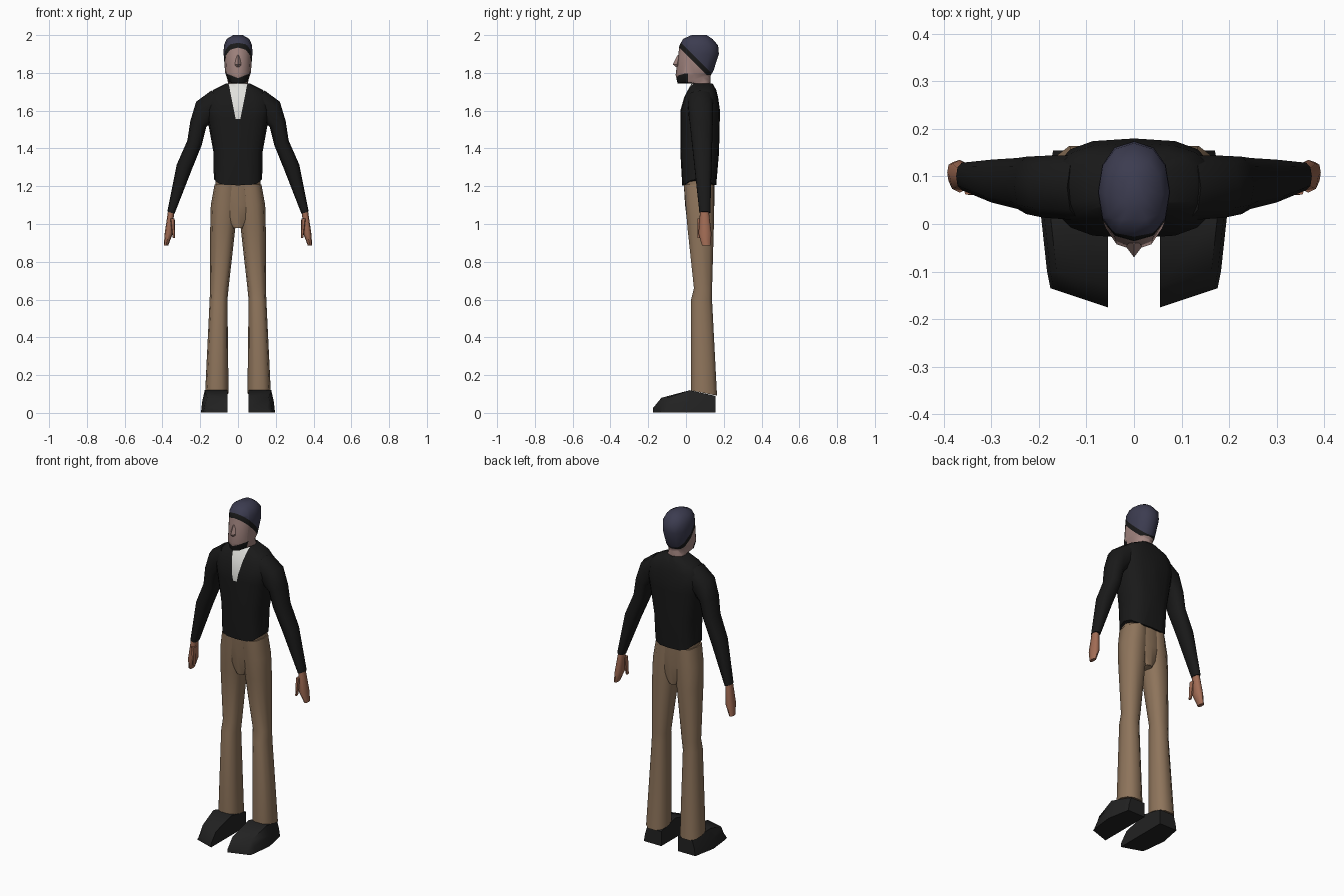
import bpy, bmesh
from math import cos, sin, pi, radians, copysign
from mathutils import Vector

cube = bpy.data.objects.get("Cube")
if cube:
    bpy.data.objects.remove(cube)


def material(name, red, green, blue):
    mat = bpy.data.materials.new(name)
    mat.use_nodes = True
    colour = (red, green, blue, 1)
    mat.diffuse_color = colour
    mat.node_tree.nodes["Principled BSDF"].inputs["Base Color"].default_value = colour
    return mat


jacket_black = material("jacket black", 0.01, 0.01, 0.01)
shirt_white = material("shirt white", 0.75, 0.75, 0.72)
trouser_brown = material("trouser brown", 0.27, 0.175, 0.105)
shoe_charcoal = material("shoe charcoal", 0.016, 0.016, 0.016)
face_skin = material("face skin", 0.37, 0.24, 0.22)
hand_skin = material("hand skin", 0.36, 0.15, 0.09)
cap_navy = material("cap navy", 0.045, 0.045, 0.08)
hair_black = material("hair black", 0.01, 0.01, 0.01)


def soften(value, power):
    return copysign(abs(value) ** power, value)


def section(z, inner, outer, front, back, rise=0, tilt=0, lift=0, sides=12, power=0.8):
    """Rounded section; rise raises the outer side, tilt the back, lift both sides."""
    points = []
    for i in range(sides):
        angle = 2 * pi * i / sides
        across, along = soften(cos(angle), power), soften(sin(angle), power)
        points.append(((inner + outer + (outer - inner) * across) / 2,
                       (front + back + (back - front) * along) / 2,
                       z + rise * across + tilt * along + lift * cos(angle) ** 4))
    return points


def centred(z, half_width, front, back, **shape):
    return section(z, -half_width, half_width, front, back, **shape)


def loft(name, sections, materials, side=1, cuts=(), paint=None, sharp=55):
    """Skin a stack of sections, cut the colour borders, then colour by rule."""
    bm = bmesh.new()
    rows = [[bm.verts.new((side * x, y, z)) for x, y, z in points] for points in sections]
    count = len(rows[0])
    for low, high in zip(rows, rows[1:]):
        for i in range(count):
            j = (i + 1) % count
            bm.faces.new((low[i], low[j], high[j], high[i]))
    bm.faces.new(rows[0])
    bm.faces.new(rows[-1])
    for point, normal in cuts:
        bmesh.ops.bisect_plane(bm, geom=bm.verts[:] + bm.edges[:] + bm.faces[:],
                               dist=0.0001, plane_co=point, plane_no=normal)
    bmesh.ops.recalc_face_normals(bm, faces=bm.faces[:])
    if paint:
        for face in bm.faces:
            face.material_index = paint(face.calc_center_median())
    mesh = bpy.data.meshes.new(name)
    bm.to_mesh(mesh)
    bm.free()
    for mat in materials:
        mesh.materials.append(mat)
    part = bpy.data.objects.new(name, mesh)
    bpy.context.collection.objects.link(part)
    bpy.ops.object.select_all(action='DESELECT')
    part.select_set(True)
    bpy.context.view_layer.objects.active = part
    bpy.ops.object.shade_smooth_by_angle(angle=radians(sharp))


# Jacket body: the collar opens in a narrow V over the shirt
shirt_bottom, shirt_point, shirt_flare = 1.555, 0.012, 0.2


def jacket_rule(c):
    opening = shirt_point + shirt_flare * (c.z - shirt_bottom)
    return int(c.z > shirt_bottom and c.y < 0.06 and abs(c.x) < opening)


hem = centred(1.205, 0.128, -0.02, 0.16, lift=0.035, sides=16, power=0.7)
body = [centred(*size, sides=16, power=0.7) for size in (
    (1.38, 0.13, -0.03, 0.175), (1.6, 0.17, -0.03, 0.18), (1.67, 0.165, -0.01, 0.17),
    (1.71, 0.13, 0.01, 0.16), (1.745, 0.06, 0.03, 0.14))]
loft("jacket_body", [hem] + body, [jacket_black, shirt_white], paint=jacket_rule,
     cuts=[((0, 0, shirt_bottom), (0, 0, 1))]
     + [((s * shirt_point, 0, shirt_bottom), (s, 0, -shirt_flare)) for s in (-1, 1)])

# Head and neck: the cap and hair band slope down to the back, the beard rims the jaw
cap_line, hair_line, nape, chin, jaw_slope, beard_back = 1.933, 1.898, 1.79, 1.772, 0.4, 0.01


def head_rule(c):
    slope_height = c.z + c.y
    if c.z > nape and slope_height > hair_line:
        return 1 if slope_height > cap_line else 2
    return 2 if c.y < beard_back and c.z < chin + jaw_slope * abs(c.x) else 0


neck = [centred(z, 0.053, 0.03, 0.13, power=0.9) for z in (1.69, 1.745)]
jaw = [centred(1.765, 0.056, -0.045, 0.13, tilt=0.02, power=0.9),
       centred(1.8, 0.068, -0.055, 0.145, tilt=0.01, power=0.9)]
skull = [centred(*size, power=0.9) for size in (
    (1.9, 0.076, -0.04, 0.174), (1.945, 0.075, -0.035, 0.17),
    (1.98, 0.06, -0.015, 0.14), (2, 0.025, 0.03, 0.11))]
loft("head", neck + jaw + skull, [face_skin, cap_navy, hair_black], paint=head_rule,
     cuts=[((0, 0, line), (0, 1, 1)) for line in (cap_line, hair_line)]
     + [((0, 0, nape), (0, 0, 1)), ((0, beard_back, 0), (0, 1, 0))]
     + [((0, 0, chin), (s * jaw_slope, 0, 1)) for s in (-1, 1)])

loft("nose", [centred(*size, -0.025, sides=4) for size in (
    (1.895, 0.007, -0.044), (1.845, 0.017, -0.07), (1.83, 0.012, -0.053))],
    [face_skin], sharp=30)

# Trouser seat closes the gap between the legs
loft("trouser_seat", [centred(*size, power=0.75) for size in (
    (1.25, 0.118, -0.014, 0.15), (1.1, 0.126, -0.005, 0.15), (0.98, 0.03, 0.01, 0.14))],
    [trouser_brown])


def sleeve_sections(path):
    """Sections square to the arm, deeper towards the shoulder."""
    centres = [Vector((x, z)) for x, z, radius in path]
    result = []
    for i, (x, z, radius) in enumerate(path):
        run = centres[min(i + 1, len(path) - 1)] - centres[max(i - 1, 0)]
        out = Vector((-run.y, run.x)).normalized() * radius
        height = z - path[-1][1]
        middle, depth = 0.1 - 0.04 * height, 0.03 + 0.07 * height
        result.append(section(z, x - out.x, x + out.x, middle - depth, middle + depth,
                              rise=out.y, sides=10))
    return result


def shoe_section(y, outer, top, inner=0.055, bottom=0.003, bevel=0.02):
    """Upright section whose inner side runs ahead at the toe."""
    ahead = y - 0.3 * max(0, -y)
    return [(inner, ahead, bottom), (outer, y, bottom),
            (outer - bevel / 3, y, top / 2), (outer - bevel, y, top), (inner, ahead, top)]


for name, side in (("left", 1), ("right", -1)):
    # Sleeve from shoulder to cuff
    loft(name + "_sleeve", sleeve_sections((
        (0.1, 1.65, 0.07), (0.17, 1.6, 0.07), (0.21, 1.53, 0.045),
        (0.23, 1.43, 0.04), (0.285, 1.3, 0.042), (0.355, 1.06, 0.02))),
        [jacket_black], side)

    # Hand with a separate thumb
    loft(name + "_hand", [section(*size, sides=8) for size in (
        (1.075, 0.338, 0.37, 0.075, 0.12), (0.95, 0.345, 0.388, 0.066, 0.135),
        (0.885, 0.37, 0.393, 0.085, 0.13))], [hand_skin], side)
    loft(name + "_thumb", [section(*size, sides=6) for size in (
        (1.03, 0.335, 0.36, 0.06, 0.095), (0.925, 0.333, 0.345, 0.06, 0.08))],
        [hand_skin], side)

    # Trouser leg, bent at the knee and flared to a sloping cuff
    leg = [section(*size, sides=10) for size in (
        (1.21, 0, 0.124, -0.015, 0.15), (1.1, 0, 0.144, -0.005, 0.15),
        (0.98, 0.014, 0.147, 0.005, 0.15), (0.66, 0.05, 0.148, 0.04, 0.14),
        (0.6, 0.056, 0.15, 0.025, 0.14))]
    cuff = section(0.105, 0.05, 0.174, 0.025, 0.167, tilt=-0.014, sides=10)
    loft(name + "_trouser_leg", leg + [cuff], [trouser_brown], side)

    # Shoe from heel to slanted toe
    loft(name + "_shoe", [shoe_section(*size) for size in (
        (0.155, 0.17, 0.09), (0.02, 0.196, 0.12), (-0.1, 0.183, 0.08),
        (-0.135, 0.176, 0.025))], [shoe_charcoal], side, sharp=40)
